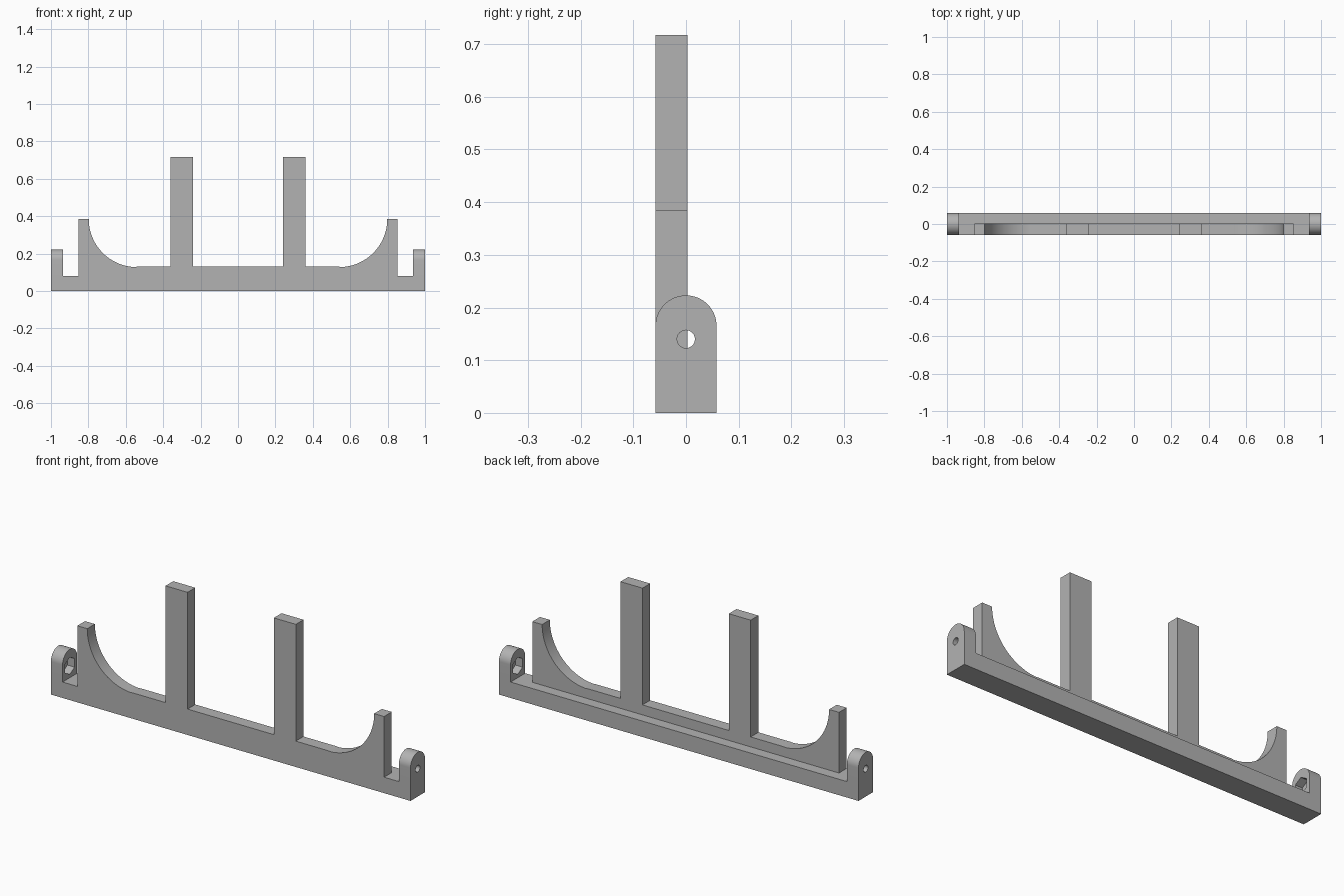
import bpy, bmesh, math
from mathutils import Vector

cube = bpy.data.objects.get("Cube")
if cube:
    bpy.data.objects.remove(cube, do_unlink=True)

# Plain grey plastic
grey = bpy.data.materials.new("light_grey")
grey.use_nodes = True
colour = (0.45, 0.45, 0.45, 1)
grey.diffuse_color = colour
grey.node_tree.nodes["Principled BSDF"].inputs["Base Color"].default_value = colour

HALF_DEPTH = 0.058
PLATE_BACK = 0.003
LUG_INNER = 0.935
HOLE_Z = 0.14


def prism(name, points, offset):
    """Extrude a closed 3D outline along an offset."""
    bm = bmesh.new()
    face = bm.faces.new([bm.verts.new(p) for p in points])
    new = bmesh.ops.extrude_face_region(bm, geom=[face])["geom"]
    verts = [v for v in new if isinstance(v, bmesh.types.BMVert)]
    bmesh.ops.translate(bm, verts=verts, vec=Vector(offset))
    bmesh.ops.recalc_face_normals(bm, faces=bm.faces)
    mesh = bpy.data.meshes.new(name)
    bm.to_mesh(mesh)
    bm.free()
    mesh.materials.append(grey)
    obj = bpy.data.objects.new(name, mesh)
    bpy.context.collection.objects.link(obj)
    return obj


def combine(target, tool, operation):
    """Apply a boolean and remove the tool object."""
    tool.hide_render = True
    mod = target.modifiers.new(operation.lower(), 'BOOLEAN')
    mod.operation, mod.solver, mod.object = operation, 'EXACT', tool
    bpy.context.view_layer.objects.active = target
    bpy.ops.object.modifier_apply(modifier=mod.name)
    bpy.data.objects.remove(tool, do_unlink=True)


def polygon_x(x, radius, sides, turn=0):
    """Regular polygon facing along x, centred on the pin hole."""
    steps = [turn + math.tau * i / sides for i in range(sides)]
    return [(x, radius * math.cos(a), HOLE_Z + radius * math.sin(a)) for a in steps]


# Base bar with a floor notch beside each lug
frame = prism("cradle_frame",
              [(-1, -HALF_DEPTH, 0), (1, -HALF_DEPTH, 0),
               (1, -HALF_DEPTH, 0.08), (-1, -HALF_DEPTH, 0.08)],
              (0, 2 * HALF_DEPTH, 0))

# Front plate: end horns with concave curves and two tall posts
half = [(0.24, 0.13), (0.24, 0.717), (0.362, 0.717), (0.362, 0.13)]
radius, centre_x, centre_z = 0.257, 0.541, 0.385
for i in range(25):
    a = math.pi / 2 * (i / 24 - 1)
    half.append((centre_x + radius * math.cos(a), centre_z + radius * math.sin(a))
                if i else (centre_x, 0.13))
# reorder the quarter circle from its lowest point to the horn tip
half += [(0.853, centre_z), (0.853, 0.04)]
outline = half + [(-x, z) for x, z in reversed(half)]
plate = prism("front_plate", [(x, -HALF_DEPTH, z) for x, z in outline],
              (0, HALF_DEPTH + PLATE_BACK, 0))
combine(frame, plate, 'UNION')

# Rounded end lugs, each with a pin hole and a hexagonal nut pocket
for side in (-1, 1):
    arch = [(-HALF_DEPTH, 0), (HALF_DEPTH, 0)]
    for i in range(33):
        a = math.pi * i / 32
        arch.append((HALF_DEPTH * math.cos(a), 0.165 + HALF_DEPTH * math.sin(a)))
    lug = prism("end_lug", [(side * LUG_INNER, y, z) for y, z in arch],
                (side * (1 - LUG_INNER), 0, 0))
    combine(frame, lug, 'UNION')
    hole = prism("pin_hole", polygon_x(side * 0.9, 0.017, 24), (side * 0.2, 0, 0))
    combine(frame, hole, 'DIFFERENCE')
    pocket = prism("nut_pocket", polygon_x(side * 0.92, 0.043, 6, math.pi / 6),
                   (side * 0.055, 0, 0))
    combine(frame, pocket, 'DIFFERENCE')

# Smooth the curves, keep the corners sharp
bpy.ops.object.select_all(action='DESELECT')
frame.select_set(True)
bpy.context.view_layer.objects.active = frame
bpy.ops.object.shade_smooth_by_angle(angle=math.radians(30))
